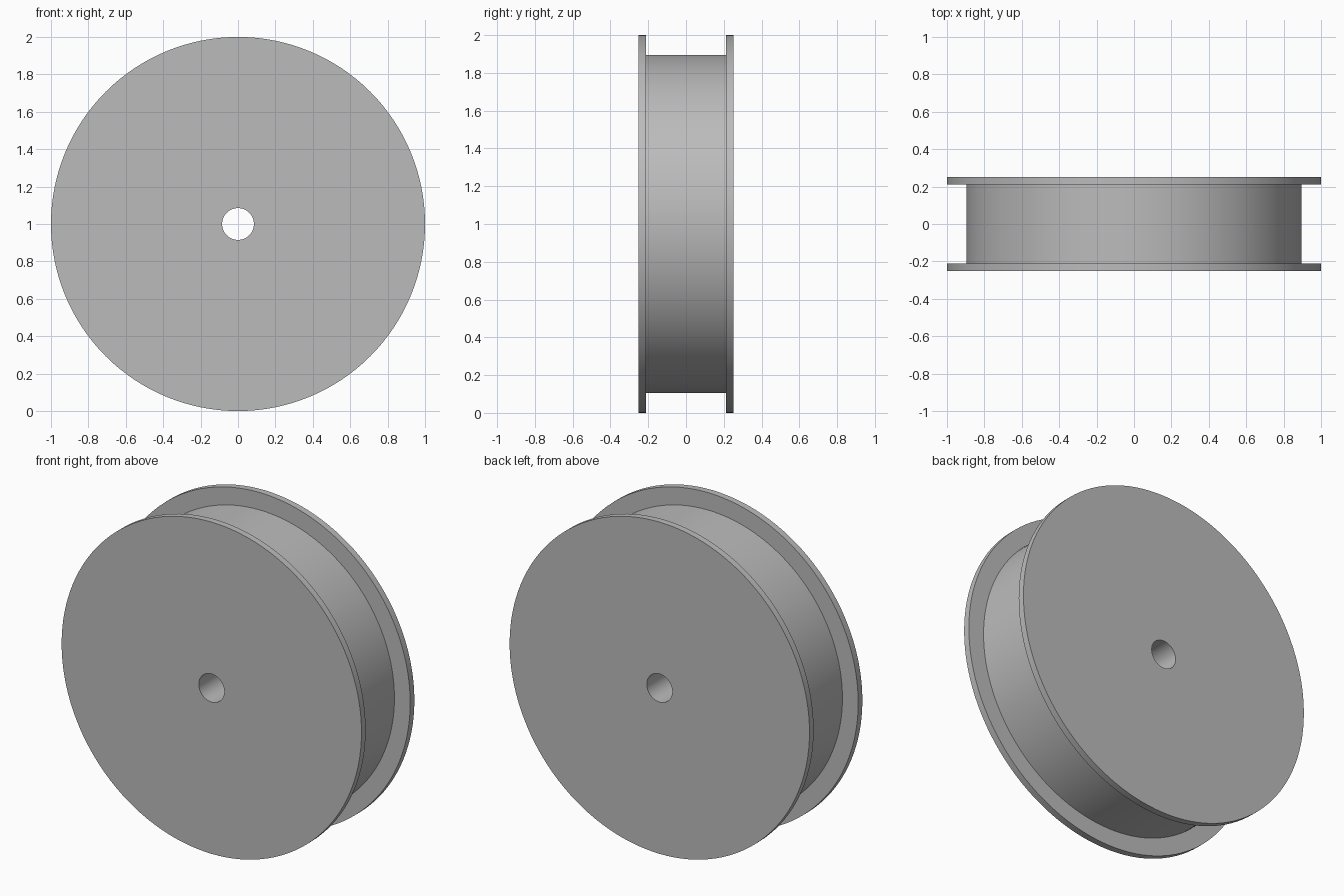
import bpy
import bmesh
from math import radians
from mathutils import Matrix, Vector

cube = bpy.data.objects.get("Cube")
if cube:
    bpy.data.objects.remove(cube, do_unlink=True)

RIM, DRUM, BORE = 1.0, 0.895, 0.085    # radii
OUTER, INNER = 0.252, 0.212            # flange faces, measured from the middle
SEGMENTS = 128

grey = bpy.data.materials.new("plain grey")
grey.use_nodes = True
colour = (0.5, 0.5, 0.5, 1)
grey.diffuse_color = colour
grey.node_tree.nodes["Principled BSDF"].inputs["Base Color"].default_value = colour

# Closed half-section of the flanged wheel: radius, position along the axle
half = [(BORE, OUTER), (RIM, OUTER), (RIM, INNER), (DRUM, INNER)]
section = half + [(r, -y) for r, y in reversed(half)]

# Turn the section around the axle
bm = bmesh.new()
verts = [bm.verts.new((r, y, 0)) for r, y in section]
edges = [bm.edges.new((v, verts[i - 1])) for i, v in enumerate(verts)]
bmesh.ops.spin(bm, geom=verts + edges, cent=(0, 0, 0), axis=(0, 1, 0),
               angle=radians(360), steps=SEGMENTS, use_merge=True)
bmesh.ops.remove_doubles(bm, verts=bm.verts, dist=0.0001)
bmesh.ops.recalc_face_normals(bm, faces=bm.faces)
bmesh.ops.transform(bm, matrix=Matrix.Translation(Vector((0, 0, RIM))), verts=bm.verts)

mesh = bpy.data.meshes.new("flanged_wheel")
bm.to_mesh(mesh)
bm.free()
mesh.materials.append(grey)
wheel = bpy.data.objects.new("flanged_wheel", mesh)
bpy.context.collection.objects.link(wheel)

# Smooth round walls, crisp rims
bpy.ops.object.select_all(action='DESELECT')
wheel.select_set(True)
bpy.context.view_layer.objects.active = wheel
bpy.ops.object.shade_smooth_by_angle(angle=radians(30))
